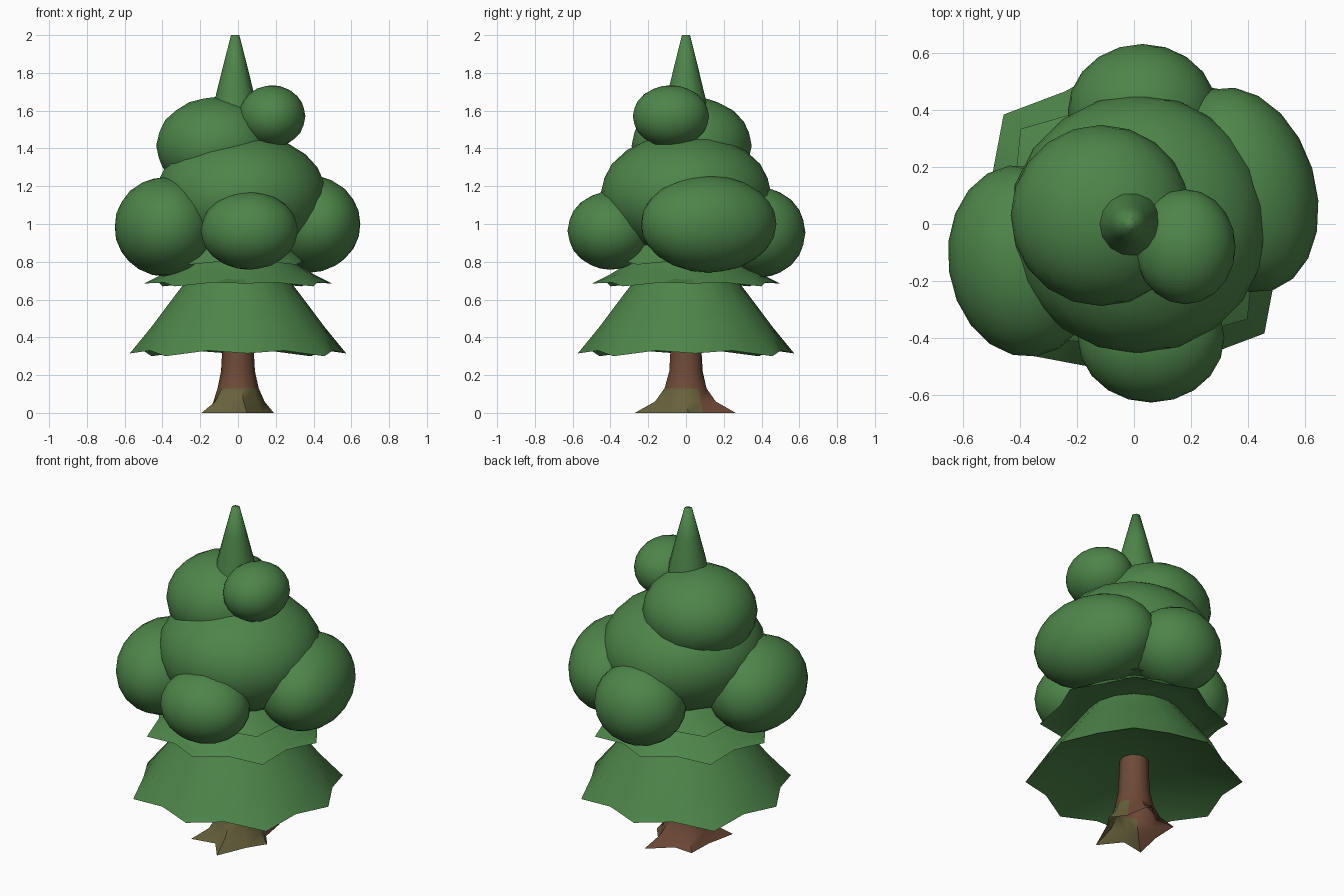
import bpy, bmesh, math
from math import cos, sin, pi, radians
from mathutils import Matrix, Vector

if "Cube" in bpy.data.objects:
    bpy.data.objects.remove(bpy.data.objects["Cube"])


def material(name, rgb):
    m = bpy.data.materials.new(name)
    m.diffuse_color = (*rgb, 1)
    m.use_nodes = True
    m.node_tree.nodes["Principled BSDF"].inputs["Base Color"].default_value = m.diffuse_color
    return m


LEAF = material("leaf green", (0.075, 0.235, 0.068))
BARK = material("bark brown", (0.155, 0.068, 0.038))
MOSS = material("moss olive", (0.135, 0.118, 0.045))


def finish(name, bm, mats, angle):
    bmesh.ops.recalc_face_normals(bm, faces=bm.faces)
    me = bpy.data.meshes.new(name)
    bm.to_mesh(me)
    bm.free()
    for m in mats:
        me.materials.append(m)
    ob = bpy.data.objects.new(name, me)
    bpy.context.collection.objects.link(ob)
    bpy.ops.object.select_all(action='DESELECT')
    ob.select_set(True)
    bpy.context.view_layer.objects.active = ob
    bpy.ops.object.shade_smooth_by_angle(angle=radians(angle))
    return ob


def loft(rings, cap_start=True):
    """Bridge equal-length point rings and cap the ends."""
    bm = bmesh.new()
    rows = [[bm.verts.new(p) for p in ring] for ring in rings]
    n = len(rows[0])
    for a, b in zip(rows, rows[1:]):
        for i in range(n):
            j = (i + 1) % n
            bm.faces.new((a[i], a[j], b[j], b[i]))
    if cap_start:
        bm.faces.new(rows[0])
    bm.faces.new(rows[-1])
    return bm


def circle(r, z, n, cx=0, cy=0, phase=0):
    return [(cx + r * cos(phase + 2 * pi * i / n),
             cy + r * sin(phase + 2 * pi * i / n), z) for i in range(n)]


# Leafy skirts with eight drooping tips
def skirt(name, tip, valley, z_tip, z_valley, upper, under):
    n, phase = 16, radians(5)

    def rim(k, dz):
        pts = []
        for i in range(n):
            a = phase + 2 * pi * i / n
            r = valley if i % 2 else tip
            if i % 4 == 2:
                r *= 1.04          # diagonal tips reach a little further
            z = z_valley if i % 2 else z_tip + 0.015 * (i % 4 == 0)
            pts.append((r * k * cos(a), r * k * sin(a), z + dz))
        return pts

    rings = [circle(r, z, n, phase=phase) for r, z in under]
    rings += [rim(0.92, 0.02), rim(1, 0)]
    rings += [circle(r, z, n, phase=phase) for r, z in upper]
    finish(name, loft(rings), [LEAF], 50)


skirt("lower_skirt", 0.575, 0.525, 0.30, 0.33,
      [(0.46, 0.455), (0.37, 0.575), (0.275, 0.70), (0.20, 0.85)],
      [(0.07, 0.43), (0.30, 0.40)])
skirt("middle_skirt", 0.50, 0.44, 0.67, 0.69,
      [(0.40, 0.735), (0.32, 0.785), (0.22, 0.90)],
      [(0.20, 0.705), (0.34, 0.705)])
skirt("upper_skirt", 0.385, 0.355, 0.785, 0.80,
      [(0.32, 0.84), (0.22, 1.0)],
      [(0.20, 0.805), (0.30, 0.805)])

# Rounded foliage clumps: centre, radii, turn about z
CLUMPS = {
    "core_clump": ((0.015, 0, 1.15), (0.45, 0.45, 0.33), 0),
    "upper_clump": ((-0.115, 0.03, 1.415), (0.315, 0.315, 0.255), 0),
    "small_top_clump": ((0.18, -0.08, 1.57), (0.175, 0.20, 0.163), 0),
    "left_clump": ((-0.39, -0.13, 0.985), (0.26, 0.335, 0.26), 8),
    "front_clump": ((0.06, -0.40, 0.965), (0.255, 0.225, 0.205), 0),
    "right_clump": ((0.38, 0.12, 1.0), (0.255, 0.365, 0.255), 17),
    "back_clump": ((0.03, 0.395, 0.955), (0.26, 0.235, 0.235), 0),
}
for name, (c, r, turn) in CLUMPS.items():
    bm = bmesh.new()
    bmesh.ops.create_icosphere(bm, subdivisions=3, radius=1.01)
    mat = (Matrix.Translation(Vector(c)) @ Matrix.Rotation(radians(turn), 4, 'Z')
           @ Matrix.Diagonal((*r, 1)))
    bmesh.ops.transform(bm, matrix=mat, verts=bm.verts)
    finish(name, bm, [LEAF], 60)

# Pointed top
finish("top_spire", loft([circle(r, z, 14, -0.015, 0) for r, z in
                          [(0.115, 1.60), (0.105, 1.67), (0.063, 1.84), (0.022, 2.0)]]),
       [LEAF], 85)

# Trunk flaring into five uneven roots, open underneath
ROOTS = [(3, 0.19), (70, 0.28), (133, 0.22), (222, 0.26), (280, 0.275)]
dirs = []
for i, (a, r) in enumerate(ROOTS):
    nxt = ROOTS[(i + 1) % 5][0] + (360 if i == 4 else 0)
    dirs += [(radians(a), r), (radians((a + nxt) / 2), 0.155)]


def trunk_ring(z, base, spread):
    return [((base + spread * (r - base)) * cos(a),
             (base + spread * (r - base)) * sin(a), z) for a, r in dirs]


trunk = loft([trunk_ring(z, b, s) for z, b, s in
              [(0, 0.12, 1), (0.06, 0.12, 0.30), (0.13, 0.105, 0.06),
               (0.22, 0.09, 0), (0.34, 0.083, 0), (0.46, 0.08, 0)]], cap_start=False)
# Moss on the front and right side of the root flare
for f in trunk.faces:
    c = f.calc_center_median()
    az = math.degrees(math.atan2(c.y, c.x)) % 360
    if c.z < 0.13 and (az > 215 or az < 30):
        f.material_index = 1
finish("trunk", trunk, [BARK, MOSS], 50)
